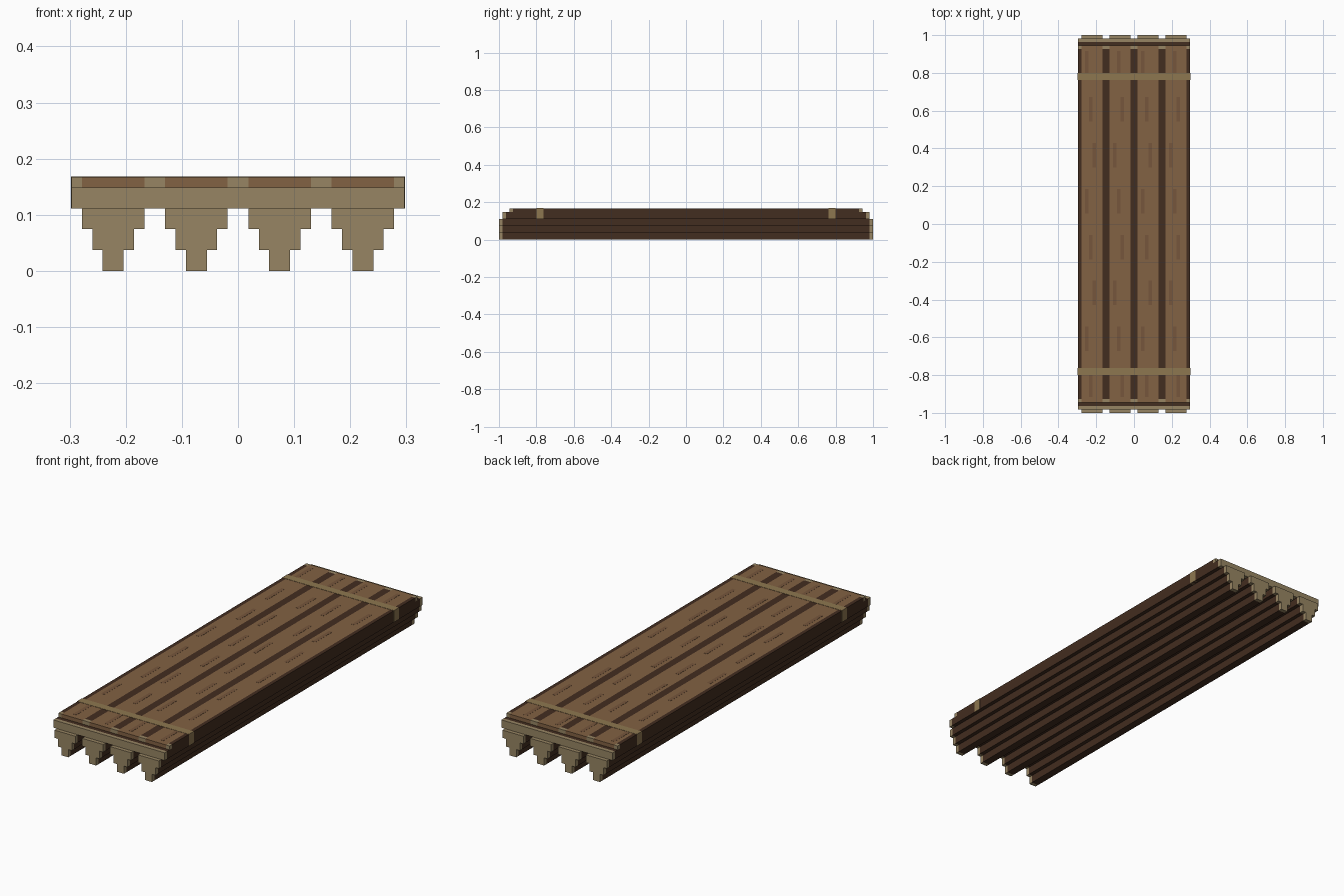
import bpy, bmesh

if "Cube" in bpy.data.objects:
    bpy.data.objects.remove(bpy.data.objects["Cube"])

def material(name, rgb):
    m = bpy.data.materials.new(name)
    m.diffuse_color = (*rgb, 1)
    m.use_nodes = True
    m.node_tree.nodes["Principled BSDF"].inputs["Base Color"].default_value = m.diffuse_color
    return m

BARK = material("bark", (0.055, 0.026, 0.014))
END = material("end_grain", (0.31, 0.235, 0.125))
PLANK = material("plank_wood", (0.225, 0.122, 0.056))
GRAIN = material("grain_wood", (0.18, 0.094, 0.045))
STRAP = material("strap", (0.27, 0.185, 0.08))

def extrude(name, profile, y0, y1, mat):
    """Extrude an (x, z) outline from y0 to y1."""
    bm = bmesh.new()
    face = bm.faces.new([bm.verts.new((x, y0, z)) for x, z in profile])
    top = bmesh.ops.extrude_face_region(bm, geom=[face])["geom"]
    bmesh.ops.translate(bm, vec=(0, y1 - y0, 0),
                        verts=[v for v in top if isinstance(v, bmesh.types.BMVert)])
    bmesh.ops.recalc_face_normals(bm, faces=bm.faces)
    me = bpy.data.meshes.new(name)
    bm.to_mesh(me)
    bm.free()
    me.materials.append(mat)
    ob = bpy.data.objects.new(name, me)
    bpy.context.collection.objects.link(ob)
    return ob

def rect(x0, x1, z0, z1):
    return [(x0, z0), (x1, z0), (x1, z1), (x0, z1)]

def capped(name, profile, length, cap=0.0185):
    """Dark body with a pale end-grain cap at both ends."""
    b = length - cap
    extrude(name, profile, -b, b, BARK)
    for s, side in ((-1, "front"), (1, "back")):
        extrude(f"{name}_{side}_end", profile, *sorted((s * b, s * length)), END)

U = 0.01855                      # half-step of the blocky grid
W = 16 * U                       # half width of the raft
CENTRES = [(i - 1.5) * 8 * U for i in range(4)]
Z1, Z2, Z3, Z4, Z5 = (2 * U, 4 * U, 6 * U, 8 * U, 9 * U)

# stepped lower halves of the logs
for i, c in enumerate(CENTRES):
    right = [(U, 0), (U, Z1), (2 * U, Z1), (2 * U, Z2), (3 * U, Z2), (3 * U, Z3)]
    outline = [(c + x, z) for x, z in right] + [(c - x, z) for x, z in reversed(right)]
    capped(f"log_{i + 1}", outline, 1.0)

# merged middle layer
capped("log_core", rect(-W, W, Z3, Z4), 0.9815)

# top layer: pale planks, dark seams between and beside them
for i, c in enumerate(CENTRES):
    extrude(f"plank_{i + 1}", rect(c - 3 * U, c + 3 * U, Z4, Z5), -0.944, 0.944, PLANK)
    # staggered grain marks
    for k in range(8):
        x = c + (-0.028, -0.007, 0.012)[(k + i % 2) % 3]
        y = 0.85 - k * 0.243
        extrude(f"grain_{i + 1}_{k + 1}", rect(x - 0.009, x + 0.009, Z5 - 0.003, Z5 + 0.0006),
                y - 0.065, y + 0.065, GRAIN)
for i in range(5):
    x = (i - 2) * 8 * U
    capped(f"seam_{i + 1}", rect(max(x - U, -W), min(x + U, W), Z4, Z5), 0.944)

# binding straps over the top and down the sides
e = 0.0012
for s, side in ((-1, "front"), (1, "back")):
    extrude(f"strap_{side}", rect(-W - e, W + e, Z3, Z5 + e),
            s * 0.78 - U, s * 0.78 + U, STRAP)
